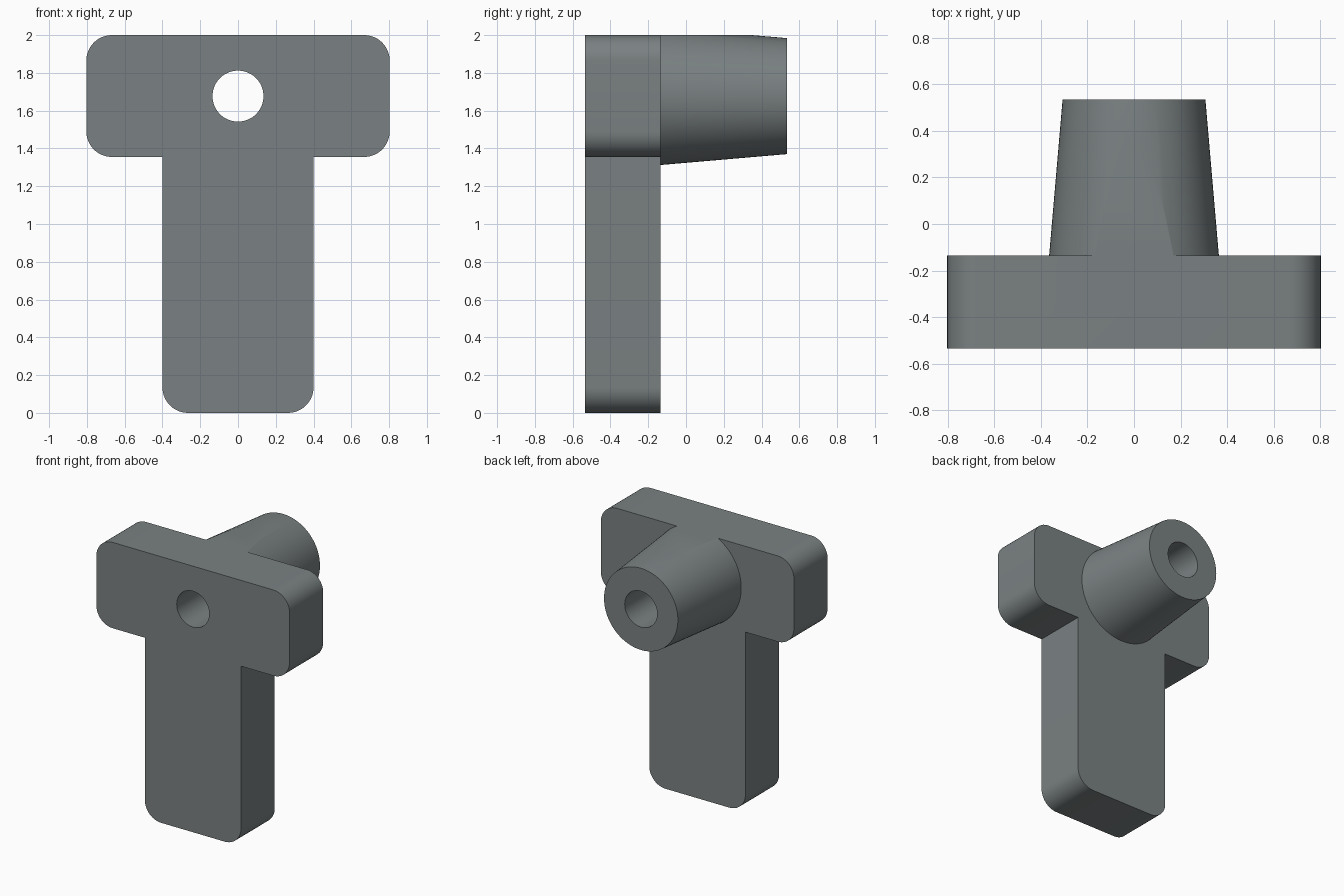
import bpy, bmesh, math
from mathutils import Matrix, Vector

if "Cube" in bpy.data.objects:
    bpy.data.objects.remove(bpy.data.objects["Cube"])

FRONT, PLATE_BACK, BOSS_BACK = -0.535, -0.135, 0.535
HOLE_Z, HOLE_R, FILLET, TOP = 1.677, 0.135, 0.135, 2.0

grey = bpy.data.materials.new("slate grey")
grey.diffuse_color = (0.195, 0.220, 0.223, 1)
grey.use_nodes = True
grey.node_tree.nodes["Principled BSDF"].inputs["Base Color"].default_value = grey.diffuse_color


def make_object(name, bm):
    bmesh.ops.recalc_face_normals(bm, faces=bm.faces)
    mesh = bpy.data.meshes.new(name)
    bm.to_mesh(mesh)
    bm.free()
    mesh.materials.append(grey)
    ob = bpy.data.objects.new(name, mesh)
    bpy.context.collection.objects.link(ob)
    return ob


def cone_along_y(y0, r0, y1, r1, segments):
    """Capped cone at hole height, from y0 to y1."""
    bm = bmesh.new()
    place = Matrix.Translation((0, (y0 + y1) / 2, HOLE_Z)) @ Matrix.Rotation(-math.pi / 2, 4, 'X')
    bmesh.ops.create_cone(bm, cap_ends=True, segments=segments, radius1=r0,
                          radius2=r1, depth=y1 - y0, matrix=place)
    return bm


def fillet(cx, cz, start):
    """Quarter-circle of outline points, counter-clockwise."""
    return [(cx + FILLET * math.cos(a), cz + FILLET * math.sin(a))
            for a in (math.radians(start + 90 * i / 12) for i in range(13))]


def boolean(ob, tool, operation):
    mod = ob.modifiers.new(operation.lower(), 'BOOLEAN')
    mod.operation, mod.object, mod.solver = operation, tool, 'EXACT'
    bpy.context.view_layer.objects.active = ob
    bpy.ops.object.modifier_apply(modifier=mod.name)
    bpy.data.objects.remove(tool)


# T-shaped plate: right half of the outline, mirrored, then extruded
right = (fillet(0.4 - FILLET, FILLET, -90) + [(0.4, 1.355)]
         + fillet(0.803 - FILLET, 1.355 + FILLET, -90)
         + fillet(0.803 - FILLET, TOP - FILLET, 0))
outline = right + [(-x, z) for x, z in reversed(right)]
bm = bmesh.new()
face = bm.faces.new([bm.verts.new((x, FRONT, z)) for x, z in outline])
ext = bmesh.ops.extrude_face_region(bm, geom=[face], use_keep_orig=True)
bmesh.ops.translate(bm, vec=(0, PLATE_BACK - FRONT, 0),
                    verts=[v for v in ext["geom"] if isinstance(v, bmesh.types.BMVert)])
body = make_object("t_handle_body", bm)

# Tapered boss, rooted inside the plate and trimmed flush with its top
bm = cone_along_y(-0.335, 0.382, BOSS_BACK, 0.307, 96)
cut = bmesh.ops.bisect_plane(bm, geom=bm.verts[:] + bm.edges[:] + bm.faces[:],
                             plane_co=Vector((0, 0, TOP)), plane_no=Vector((0, 0, 1)),
                             clear_outer=True)
bmesh.ops.holes_fill(bm, edges=[e for e in bm.edges if e.is_boundary])
boolean(body, make_object("boss", bm), 'UNION')

# Through hole
hole = make_object("hole_cutter", cone_along_y(-0.8, HOLE_R, 0.8, HOLE_R, 64))
hole.hide_render = True
boolean(body, hole, 'DIFFERENCE')

# Smooth fillets and cone, sharp edges elsewhere
body.select_set(True)
bpy.context.view_layer.objects.active = body
bpy.ops.object.shade_smooth_by_angle(angle=math.radians(20))
